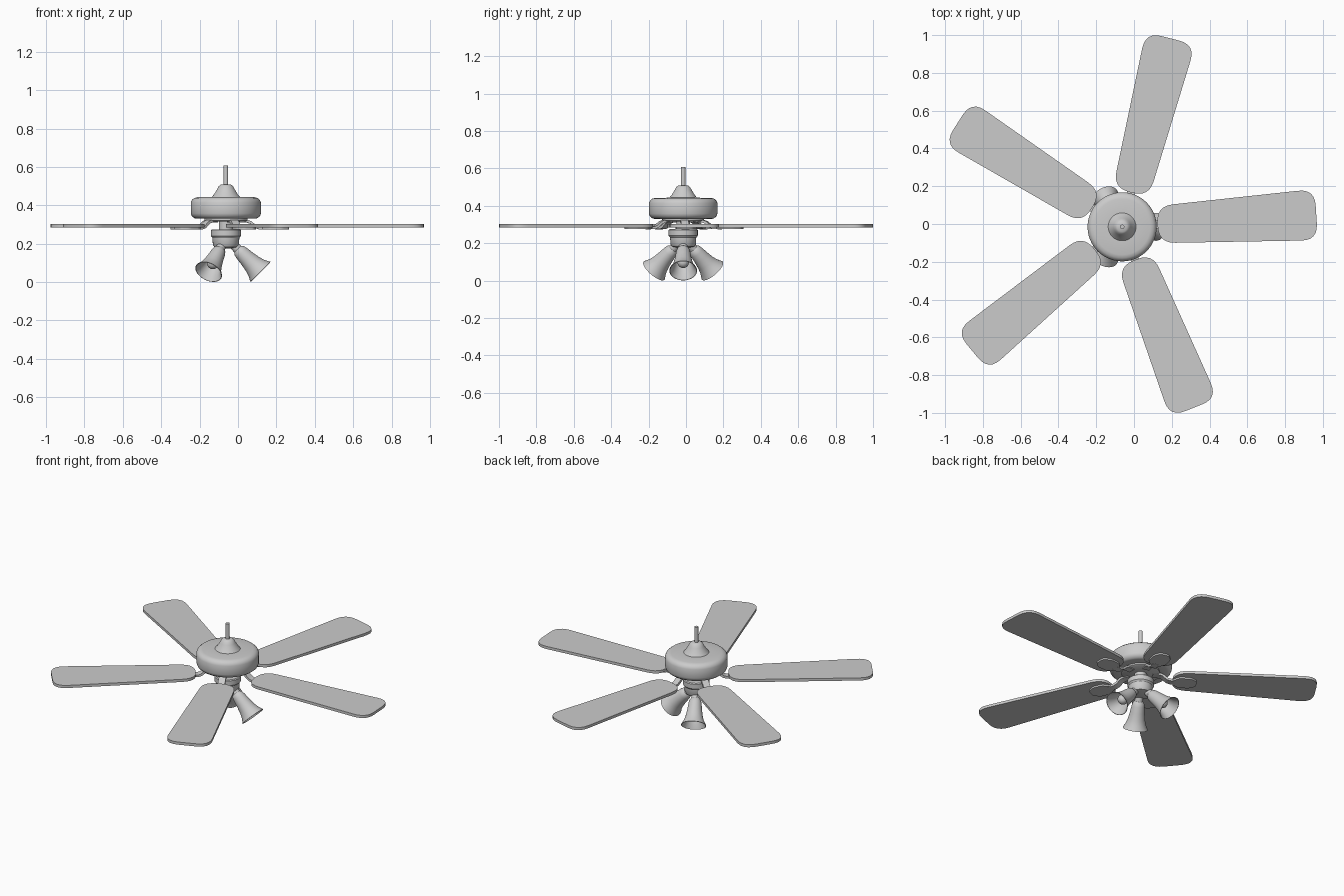
import bpy, bmesh
from math import pi, radians, cos, sin
from mathutils import Matrix, Vector

if "Cube" in bpy.data.objects:
    bpy.data.objects.remove(bpy.data.objects["Cube"])

AXIS = Matrix.Translation((-0.063, -0.015, 0))   # fan's vertical axis
BLADE_ANGLE = 3.6
SMOOTH = []


def finish(name, bm, matrix, angle=35):
    bmesh.ops.remove_doubles(bm, verts=bm.verts, dist=1e-5)
    bmesh.ops.recalc_face_normals(bm, faces=bm.faces)
    me = bpy.data.meshes.new(name)
    bm.to_mesh(me)
    bm.free()
    ob = bpy.data.objects.new(name, me)
    ob.matrix_world = matrix
    bpy.context.collection.objects.link(ob)
    SMOOTH.append(ob)
    return ob


def lathe(name, profile, matrix=AXIS, steps=48):
    bm = bmesh.new()
    vs = [bm.verts.new((r, 0, z)) for r, z in profile]
    es = [bm.edges.new(p) for p in zip(vs, vs[1:])]
    bmesh.ops.spin(bm, geom=vs + es, cent=(0, 0, 0), axis=(0, 0, 1),
                   angle=2 * pi, steps=steps, use_duplicate=False)
    return finish(name, bm, matrix)


def rounded(corners, dist, n=6):
    # rounds every corner of a polygon with a small bezier
    out = []
    for i, c in enumerate(corners):
        c = Vector(c)
        a = (Vector(corners[i - 1]) - c).normalized() * dist + c
        b = (Vector(corners[(i + 1) % len(corners)]) - c).normalized() * dist + c
        for k in range(n + 1):
            t = k / n
            out.append(a * (1 - t) ** 2 + c * 2 * t * (1 - t) + b * t * t)
    return out


def plate(name, outline, z0, z1, matrix):
    bm = bmesh.new()
    f = bm.faces.new([bm.verts.new((p[0], p[1], z0)) for p in outline])
    top = bmesh.ops.extrude_face_region(bm, geom=[f])["geom"]
    bmesh.ops.translate(bm, vec=(0, 0, z1 - z0),
                        verts=[v for v in top if isinstance(v, bmesh.types.BMVert)])
    return finish(name, bm, matrix)


def arm(name, path, half_w, half_t, matrix):
    # flat bar swept along a path of (radius, height) points
    bm = bmesh.new()
    rings = []
    for i, p in enumerate(path):
        d = (Vector(path[min(i + 1, len(path) - 1)]) - Vector(path[max(i - 1, 0)])).normalized()
        n = Vector((-d.y, d.x)) * half_t
        rings.append([bm.verts.new((p[0] + s * n.x, w * half_w, p[1] + s * n.y))
                      for w, s in ((-1, -1), (1, -1), (1, 1), (-1, 1))])
    for a, b in zip(rings, rings[1:]):
        for k in range(4):
            bm.faces.new((a[k], a[(k + 1) % 4], b[(k + 1) % 4], b[k]))
    bm.faces.new(rings[0])
    bm.faces.new(rings[-1])
    return finish(name, bm, matrix)


# Hanging rod, canopy and motor housing
lathe("hanging_rod", [(0, 0.606), (0.012, 0.606), (0.012, 0.49), (0, 0.49)], steps=20)
lathe("rod_canopy", [(0, 0.51), (0.026, 0.508), (0.037, 0.5), (0.045, 0.485),
                     (0.062, 0.457), (0.078, 0.438), (0, 0.438)])
lathe("motor_housing", [(0, 0.444), (0.08, 0.443), (0.148, 0.442), (0.165, 0.438), (0.177, 0.428),
                        (0.183, 0.414), (0.183, 0.358), (0.178, 0.344),
                        (0.165, 0.333), (0.155, 0.33), (0.12, 0.33), (0, 0.33)])
lathe("flywheel", [(0, 0.335), (0.112, 0.335), (0.112, 0.32), (0.105, 0.316), (0, 0.316)])

# Light kit body under the motor
lathe("light_kit_stem", [(0, 0.325), (0.036, 0.325), (0.036, 0.265), (0, 0.265)], steps=32)
lathe("light_kit_body", [(0, 0.275), (0.073, 0.275), (0.078, 0.27), (0.078, 0.24),
                         (0.07, 0.23), (0.068, 0.195), (0.06, 0.182), (0.03, 0.176), (0, 0.175)])

# Five blades, each with a bracket
blade = rounded([(0.188, -0.098), (1.03, -0.136), (1.03, 0.136), (0.188, 0.098)], 0.088)
bracket = rounded([(0.185, -0.02), (0.225, -0.055), (0.29, -0.055), (0.328, -0.028),
                   (0.328, 0.028), (0.29, 0.055), (0.225, 0.055), (0.185, 0.02)], 0.012, 3)
for i in range(5):
    m = AXIS @ Matrix.Rotation(radians(BLADE_ANGLE + 72 * i), 4, 'Z')
    plate(f"blade_{i + 1}", blade, 0.285, 0.302, m)
    plate(f"blade_bracket_{i + 1}", bracket, 0.275, 0.286, m)
    arm(f"blade_arm_{i + 1}", [(0.07, 0.318), (0.11, 0.317), (0.128, 0.311), (0.142, 0.299),
                               (0.155, 0.288), (0.172, 0.282), (0.21, 0.281)], 0.021, 0.007, m)

# Three bell lamps tilted 45 degrees outward, local z runs to the mouth
shade = [(0, -0.01), (0.024, -0.01), (0.033, 0), (0.038, 0.02), (0.043, 0.06), (0.05, 0.1),
         (0.059, 0.13), (0.074, 0.158), (0.071, 0.159), (0.056, 0.131), (0.047, 0.1),
         (0.04, 0.06), (0.034, 0.02), (0, 0.012)]
bulb = [(0, 0.01), (0.014, 0.01), (0.015, 0.055)] + [
    (0.031 * sin(a), 0.095 - 0.031 * cos(a)) for a in [radians(30 + 15 * k) for k in range(10)]] + [(0, 0.126)]
for i in range(3):
    m = (AXIS @ Matrix.Rotation(radians(120 * i), 4, 'Z')
         @ Matrix.Translation((0.068, 0, 0.165)) @ Matrix.Rotation(radians(135), 4, 'Y'))
    lathe(f"lamp_shade_{i + 1}", shade, m, 36)
    lathe(f"lamp_bulb_{i + 1}", bulb, m, 24)
    lathe(f"lamp_socket_{i + 1}", [(0, -0.05), (0.022, -0.05), (0.026, 0.002), (0, 0.002)], m, 24)

# Smooth shading with crisp edges
for ob in SMOOTH:
    ob.select_set(True)
bpy.context.view_layer.objects.active = SMOOTH[0]
bpy.ops.object.shade_smooth_by_angle(angle=radians(35))
